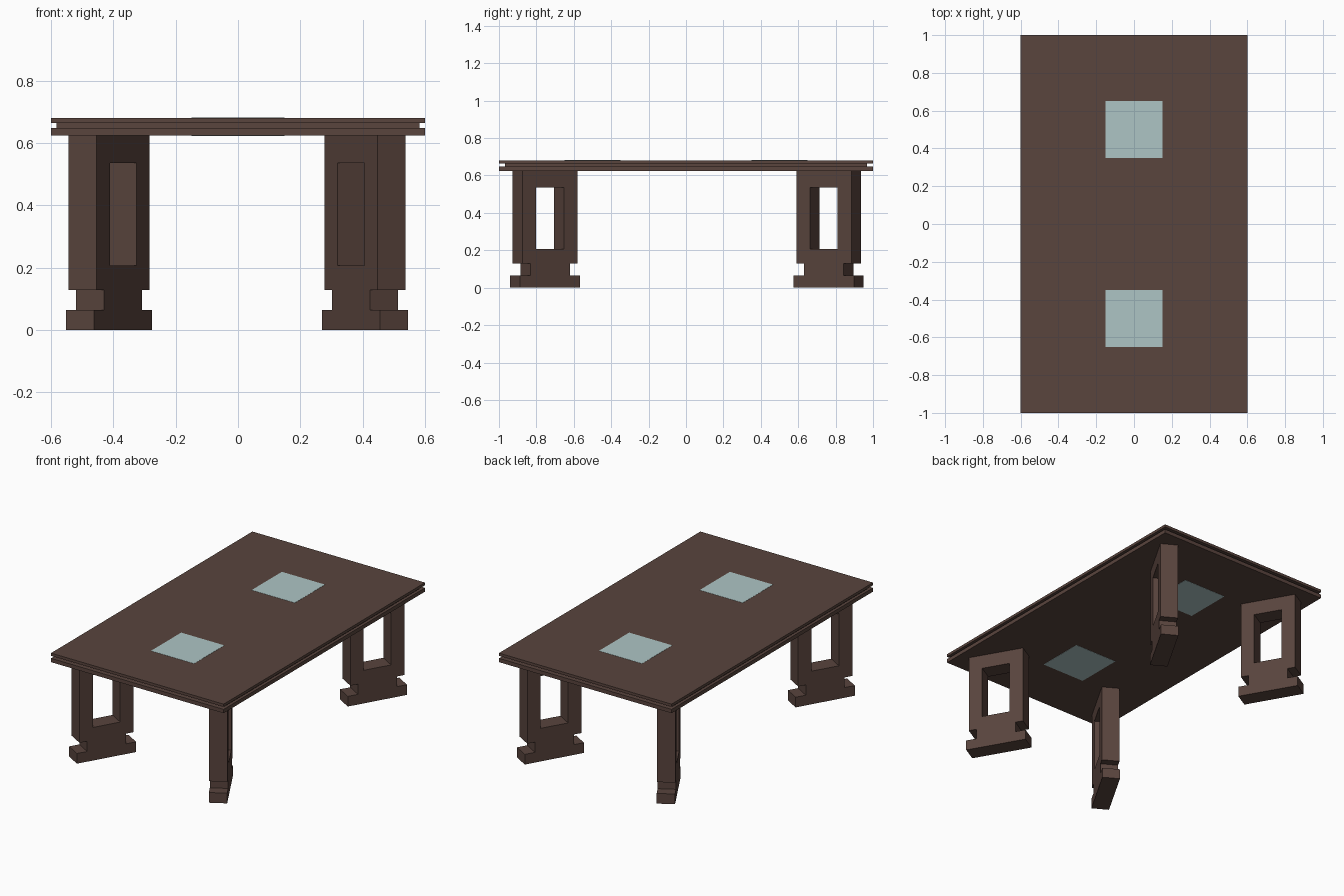
import bpy, bmesh
from math import radians
from mathutils import Matrix

if "Cube" in bpy.data.objects:
    bpy.data.objects.remove(bpy.data.objects["Cube"])


def material(name, color):
    mat = bpy.data.materials.new(name)
    mat.diffuse_color = color
    mat.use_nodes = True
    mat.node_tree.nodes["Principled BSDF"].inputs["Base Color"].default_value = mat.diffuse_color
    return mat


WOOD = material("dark_wood", (0.1, 0.058, 0.047, 1))
GLASS = material("pale_glass", (0.42, 0.56, 0.56, 1))


def add_object(name, bm, mat):
    bmesh.ops.recalc_face_normals(bm, faces=bm.faces)
    mesh = bpy.data.meshes.new(name)
    bm.to_mesh(mesh)
    bm.free()
    mesh.materials.append(mat)
    obj = bpy.data.objects.new(name, mesh)
    bpy.context.collection.objects.link(obj)
    return obj


def slab(name, x, y, half_x, half_y, z0, z1, mat):
    bm = bmesh.new()
    bmesh.ops.create_cube(bm, size=1, matrix=Matrix.Translation((x, y, (z0 + z1) / 2))
                          @ Matrix.Diagonal((2 * half_x, 2 * half_y, z1 - z0, 1)))
    return add_object(name, bm, mat)


# Tabletop: two boards with a recessed layer between them
slab("lower_board", 0, 0, 0.6, 1.0, 0.624, 0.648, WOOD)
slab("recessed_layer", 0, 0, 0.582, 0.967, 0.648, 0.664, WOOD)
slab("upper_board", 0, 0, 0.6, 1.0, 0.664, 0.681, WOOD)

# Glass inlays, showing above and below
for side, y in (("front", -0.5), ("back", 0.5)):
    slab(side + "_glass_inlay", 0, y, 0.15, 0.15, 0.623, 0.682, GLASS)

# Leg: stepped panel profile with a tall window, half outline as (offset, z)
HALF = [(0.186, 0), (0.186, 0.064), (0.122, 0.064), (0.122, 0.128), (0.17, 0.128), (0.17, 0.624)]
OUTLINE = HALF + [(-u, z) for u, z in reversed(HALF)]
WINDOW = [(-0.086, 0.208), (0.086, 0.208), (0.086, 0.536), (-0.086, 0.536)]
THICK = 0.105


def add_leg(name, x, y, angle):
    bm = bmesh.new()
    edges = []
    for loop in (OUTLINE, WINDOW):
        vs = [bm.verts.new((u, -THICK / 2, z)) for u, z in loop]
        edges += [bm.edges.new((vs[i], vs[i - 1])) for i in range(len(vs))]
    bmesh.ops.triangle_fill(bm, edges=edges, use_beauty=True)
    bmesh.ops.dissolve_limit(bm, angle_limit=0.01, verts=bm.verts, edges=bm.edges)
    front = bm.faces[:]
    ext = bmesh.ops.extrude_face_region(bm, geom=front, use_keep_orig=True)
    moved = [g for g in ext["geom"] if isinstance(g, bmesh.types.BMVert)]
    bmesh.ops.translate(bm, verts=moved, vec=(0, THICK, 0))
    bm.transform(Matrix.Translation((x, y, 0)) @ Matrix.Rotation(angle, 4, 'Z'))
    add_object(name, bm, WOOD)


# Four legs, each turned towards its corner
for sy, depth in ((-1, "front"), (1, "back")):
    for sx, side in ((-1, "left"), (1, "right")):
        add_leg(f"{depth}_{side}_leg", sx * 0.411 - 0.003, sy * 0.758 + 0.005,
                radians(60) * sx * sy)
